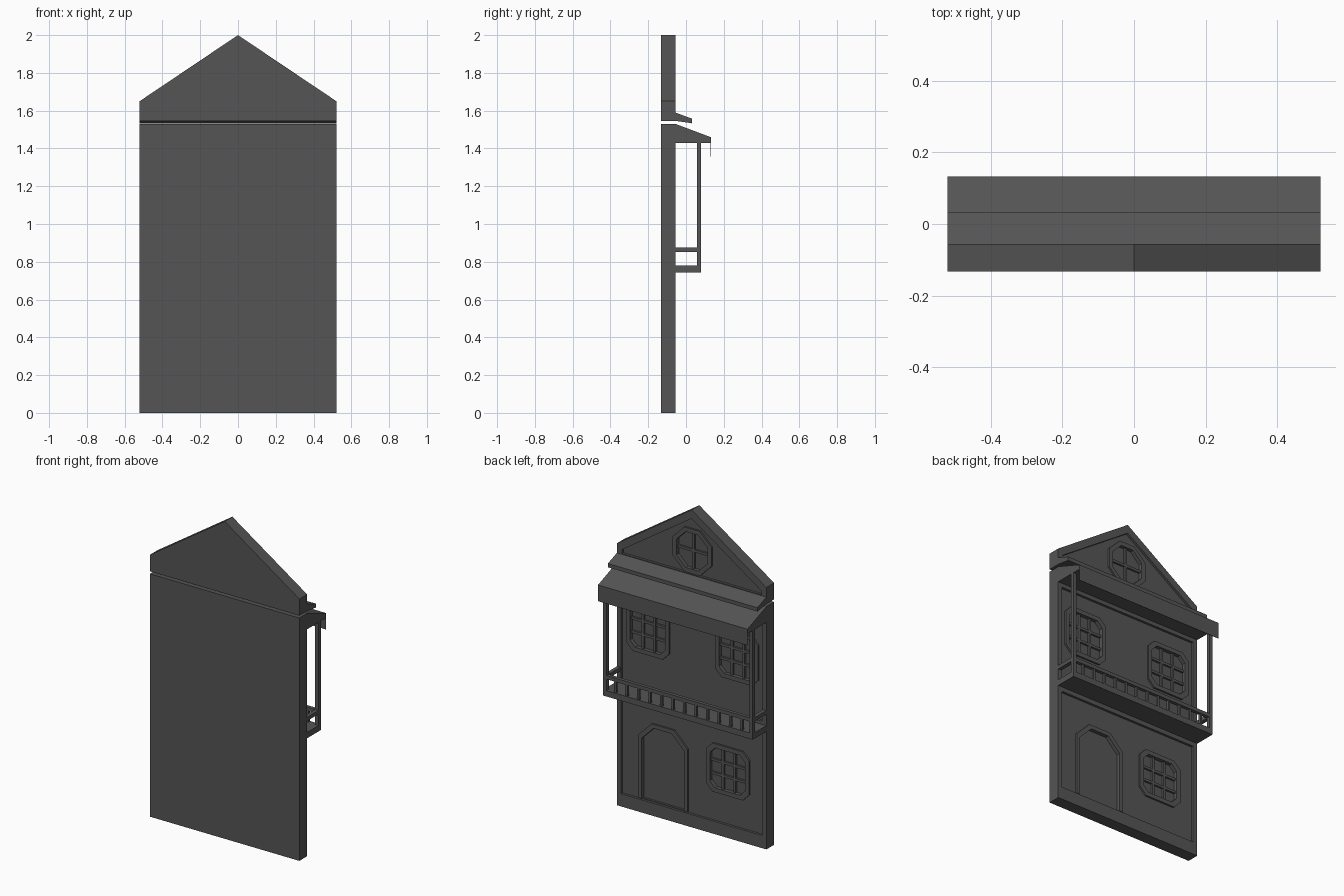
import bpy
import bmesh
from math import pi
from mathutils import Matrix

if "Cube" in bpy.data.objects:
    bpy.data.objects.remove(bpy.data.objects["Cube"])

BACK, FRONT = -0.133, -0.056      # wall thickness range in y
PANE, PANEL = -0.084, -0.071      # recessed glass and panel levels
W = 0.521                         # half width

dark = bpy.data.materials.new("dark_grey")
dark.diffuse_color = (0.09, 0.09, 0.09, 1)
dark.use_nodes = True
dark.node_tree.nodes["Principled BSDF"].inputs["Base Color"].default_value = dark.diffuse_color


def plate(name, loops, lo, hi, along_x=False):
    """Filled outline (first loop) with holes, extruded from lo to hi."""
    cu = bpy.data.curves.new(name, 'CURVE')
    cu.dimensions, cu.fill_mode, cu.extrude = '2D', 'BOTH', (hi - lo) / 2
    for pts in loops:
        sp = cu.splines.new('POLY')
        sp.points.add(len(pts) - 1)
        for p, (a, b) in zip(sp.points, pts):
            p.co = (a, b, 0, 1)
        sp.use_cyclic_u = True
    tmp = bpy.data.objects.new(name + "_outline", cu)
    bpy.context.collection.objects.link(tmp)
    dg = bpy.context.evaluated_depsgraph_get()
    me = bpy.data.meshes.new_from_object(tmp.evaluated_get(dg))
    bpy.data.objects.remove(tmp)
    m = Matrix.Rotation(pi / 2, 4, 'X')
    mid = (lo + hi) / 2
    if along_x:
        m = Matrix.Translation((mid, 0, 0)) @ Matrix.Rotation(pi / 2, 4, 'Z') @ m
    else:
        m = Matrix.Translation((0, mid, 0)) @ m
    me.transform(m)
    bm = bmesh.new()
    bm.from_mesh(me)
    bmesh.ops.remove_doubles(bm, verts=bm.verts, dist=1e-5)
    bmesh.ops.recalc_face_normals(bm, faces=bm.faces)
    for f in bm.faces:
        f.smooth = False
    bm.to_mesh(me)
    bm.free()
    me.materials.clear()
    me.materials.append(dark)
    ob = bpy.data.objects.new(name, me)
    bpy.context.collection.objects.link(ob)
    return ob


def box(name, x0, x1, y0, y1, z0, z1):
    bpy.ops.mesh.primitive_cube_add(size=1)
    ob = bpy.context.object
    ob.name = name
    ob.data.transform(Matrix.Translation(((x0 + x1) / 2, (y0 + y1) / 2, (z0 + z1) / 2))
                      @ Matrix.Diagonal((x1 - x0, y1 - y0, z1 - z0, 1)))
    ob.data.materials.append(dark)
    return ob


def rect(x0, x1, z0, z1):
    return [(x0, z0), (x1, z0), (x1, z1), (x0, z1)]


def octagon(cx, cz, hw, hh, c):
    return [(cx - hw + c, cz - hh), (cx + hw - c, cz - hh), (cx + hw, cz - hh + c),
            (cx + hw, cz + hh - c), (cx + hw - c, cz + hh), (cx - hw + c, cz + hh),
            (cx - hw, cz + hh - c), (cx - hw, cz - hh + c)]


def arch(cx, z0, z1, hw, c):
    return [(cx - hw, z0), (cx + hw, z0), (cx + hw, z1 - c),
            (cx + hw - c, z1), (cx - hw + c, z1), (cx - hw, z1 - c)]


def window(name, cx, cz, hw, hh, c, n):
    """Chamfered frame with n glazing bars each way; returns the opening."""
    f = 0.027
    hole = octagon(cx, cz, hw - f, hh - f, c * (hw - f) / hw)
    plate(name + "_frame", [octagon(cx, cz, hw, hh, c), hole], PANE, -0.06)
    b = 0.008
    for i in range(1, n + 1):
        t = 2 * i / (n + 1) - 1
        x, z = cx + t * (hw - f), cz + t * (hh - f)
        box(name + "_upright_bar", x - b, x + b, PANE - .005, -0.071, cz - hh + f, cz + hh - f)
        box(name + "_cross_bar", cx - hw + f, cx + hw - f, PANE - .005, -0.072, z - b, z + b)
    return hole


# windows and door surround
low_hole = window("lower_window", -0.247, 0.415, 0.15, 0.153, 0.045, 2)
up_holes = [window("upper_window", s * 0.31, 1.155, 0.15, 0.155, 0.045, 2) for s in (-1, 1)]
gable_hole = window("gable_window", 0, 1.737, 0.135, 0.14, 0.08, 1)
door_hole = arch(0.205, 0.085, 0.55, 0.148, 0.085)
outer, inner = arch(0.205, 0.085, 0.575, 0.173, 0.095), door_hole
plate("door_frame", [[outer[0]] + outer[:0:-1] + inner[1:] + [inner[0]]], PANE, -0.06)

# main wall in three layers: solid back, pierced panel, raised border
wall = rect(-W, W, 0, 1.53)
plate("wall_back", [wall], BACK, PANE)
plate("wall_panel", [wall, door_hole, low_hole] + up_holes, PANE, PANEL)
plate("wall_border", [wall, rect(-W + .03, W - .03, 0.08, 0.715),
                      rect(-W + .03, W - .03, 0.80, 1.405)], PANEL, FRONT)

# gable in the same three layers
gable = [(-W, 1.546), (W, 1.546), (W, 1.65), (0, 2.0), (-W, 1.65)]
g = W - 0.035
gable_in = [(-g, 1.595), (g, 1.595), (g, 1.619), (0, 1.945), (-g, 1.619)]
plate("gable_back", [gable], BACK, PANE)
plate("gable_panel", [gable, gable_hole], PANE, PANEL)
plate("gable_border", [gable, gable_in], PANEL, FRONT)

# ledge above and sloped canopy below the gap
plate("gable_ledge", [[(FRONT, 1.546), (0.033, 1.533), (0.033, 1.557),
                       (FRONT, 1.59)]], -W, W, True)
plate("canopy", [[(FRONT, 1.43), (0.13, 1.43), (0.13, 1.46),
                  (FRONT, 1.53)]], -W, W, True)
box("canopy_valance", -W, W, 0.13, 0.133, 1.358, 1.46)

# balcony floor, rails, posts and balusters
box("balcony_floor", -W, W, -0.06, 0.08, 0.743, 0.78)
box("front_rail", -W, W, 0.058, 0.08, 0.852, 0.875)
for s in (-1, 1):
    x0, x1 = sorted((s * W, s * (W - 0.024)))
    box("side_rail", x0, x1, -0.06, 0.06, 0.852, 0.875)
    box("balcony_post", x0, x1, 0.058, 0.08, 0.743, 1.44)
for i in range(12):
    x = -0.44 + 0.08 * i
    box("baluster", x - 0.007, x + 0.007, 0.062, 0.076, 0.775, 0.855)
